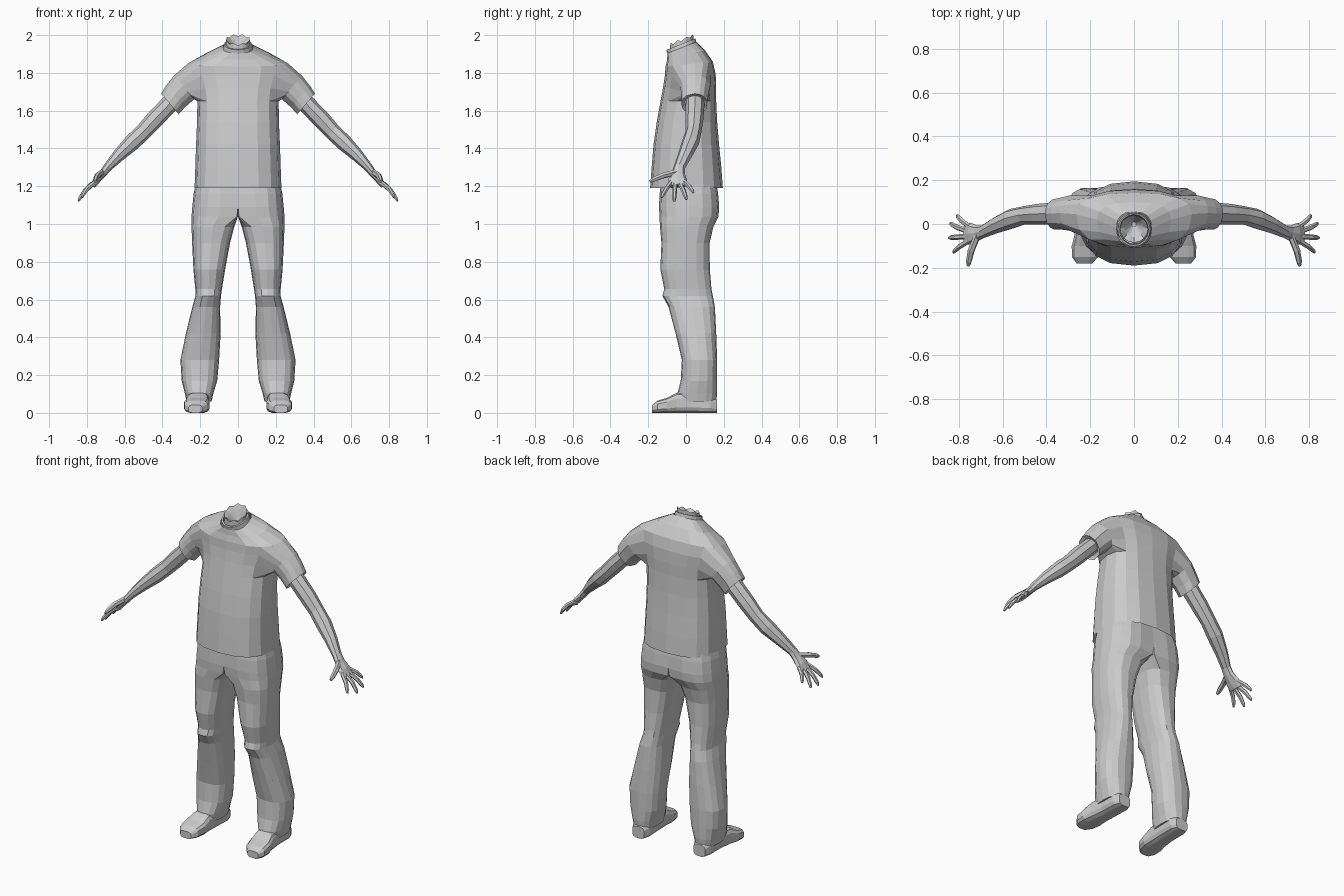
import bpy, bmesh, math
from mathutils import Vector

if "Cube" in bpy.data.objects:
    bpy.data.objects.remove(bpy.data.objects["Cube"])


def power(v, e):
    return math.copysign(abs(v) ** e, v)


def section(z, x0, x1, yf, yb, yc, e_in, e_out, tilt, angles):
    """Horizontal outline with separate front/back depth and inner/outer roundness."""
    cx, hw, pts = (x0 + x1) / 2, (x1 - x0) / 2, []
    for a in angles:
        c, s = math.cos(math.radians(a)), math.sin(math.radians(a))
        e = e_out if c > -1e-6 else e_in
        y = yc + power(s, e) * ((yb - yc) if s > 0 else (yc - yf))
        x = cx + (hw * power(c, e) if abs(c) > 1e-6 else 0)
        pts.append(Vector((max(x, 0), y, z + tilt * (y - yc))))
    return pts


def skin(bm, rings, closed=True, skip=lambda r, c: False):
    """Join successive vertex rings with quads."""
    n = len(rings[0])
    for r in range(len(rings) - 1):
        for c in range(n if closed else n - 1):
            d = (c + 1) % n
            quad = (rings[r][c], rings[r][d], rings[r + 1][d], rings[r + 1][c])
            if not skip(r, c):
                bm.faces.new(quad)


def add_rings(bm, rings):
    return [[bm.verts.new(p) for p in ring] for ring in rings]


def finish(name, bm, mirror=True):
    wall = [f for f in bm.faces if all(abs(v.co.x) < 1e-5 for v in f.verts)] if mirror else []
    bmesh.ops.delete(bm, geom=wall, context='FACES')
    bmesh.ops.recalc_face_normals(bm, faces=bm.faces[:])
    me = bpy.data.meshes.new(name)
    bm.to_mesh(me)
    bm.free()
    ob = bpy.data.objects.new(name, me)
    bpy.context.collection.objects.link(ob)
    if mirror:
        m = ob.modifiers.new("Mirror", 'MIRROR')
        m.merge_threshold = 0.0005
    return ob


def loft(name, rings, cap_start=False, cap_end=False, mirror=True):
    bm = bmesh.new()
    vs = add_rings(bm, rings)
    skin(bm, vs)
    if cap_start:
        bm.faces.new(vs[0])
    if cap_end:
        bm.faces.new(vs[-1])
    return finish(name, bm, mirror)


def tube(name, path, n=8, flat=Vector((0.77, 0, 0.64))):
    """Limb along a path of (point, width, thickness); 'flat' is the thin direction."""
    pts, rings = [Vector(p[0]) for p in path], []
    for i, (p, w, t) in enumerate(path):
        d = (pts[min(i + 1, len(pts) - 1)] - pts[max(i - 1, 0)]).normalized()
        v = (flat - d * flat.dot(d)).normalized()
        u = d.cross(v)
        rings.append([pts[i] + u * w * math.cos(k * math.tau / n) + v * t * math.sin(k * math.tau / n)
                      for k in range(n)])
    return loft(name, rings, True, True)


# Shirt: half torso, with an armhole that flows into the sleeve
half = [-90 + 22.5 * i for i in range(9)]
torso = [  # z, half width, front, back, centre y, tilt
    (1.19, .23, -.19, .195, 0, 0), (1.30, .226, -.182, .187, 0, 0),
    (1.42, .222, -.172, .175, 0, 0), (1.54, .217, -.155, .165, .01, 0),
    (1.65, .215, -.135, .16, .03, 0), (1.72, .225, -.122, .16, .04, 0),
    (1.79, .25, -.112, .157, .045, .03), (1.85, .265, -.108, .142, .045, .1),
    (1.90, .17, -.1, .1, .02, .25), (1.935, .08, -.098, .055, -.02, .4)]
bm = bmesh.new()
rows = add_rings(bm, [section(z, -w, w, f, b, c, .78, .78, t, half) for z, w, f, b, c, t in torso])
skin(bm, rows, False, lambda r, c: 4 <= r < 7 and 2 <= c < 6)
hole = rows[4][2:7] + [rows[5][6], rows[6][6]] + rows[7][6:1:-1] + [rows[6][2], rows[5][2]]
up, side, hub = Vector((.65, 0, .76)), Vector((0, 1, 0)), Vector((.2, .045, 1.755))
angles = [math.atan2((v.co - hub).dot(up), (v.co - hub).dot(side)) for v in hole]
sleeve = [hole]
for centre, ry, rz in [((.285, .05, 1.722), .082, .083), ((.33, .048, 1.675), .073, .077),
                       ((.36, .045, 1.635), .07, .073), ((.352, .045, 1.642), .05, .05)]:
    sleeve.append([bm.verts.new(Vector(centre) + side * ry * math.cos(a) + up * rz * math.sin(a))
                   for a in angles])
skin(bm, sleeve)
finish("shirt", bm)

# Collar band and hollow, ragged neck stump
full = [22.5 * i for i in range(16)]


def neck_ring(z, w, f, b, tilt, rag=0):
    pts = []
    for i, a in enumerate(full):
        c, s = math.cos(math.radians(a)), math.sin(math.radians(a))
        y = (f + b) / 2 + s * (b - f) / 2
        pts.append(Vector((w * c, y, z + tilt * (y + .02) + rag * (i % 2))))
    return pts


loft("collar", [neck_ring(1.93, .08, -.098, .055, .4), neck_ring(1.955, .074, -.104, .05, .4),
                neck_ring(1.955, .066, -.095, .043, .4), neck_ring(1.93, .066, -.09, .04, .4)], mirror=False)
loft("neck", [neck_ring(1.92, .065, -.085, .04, .4), neck_ring(1.97, .064, -.085, .04, .4, .012),
              neck_ring(1.955, .045, -.06, .03, .4), neck_ring(1.91, .01, -.015, .01, 0)],
     cap_end=True, mirror=False)

# Trousers: one leg with half the hips, mirrored
leg = [  # z, inner x, outer x, front, back, inner roundness
    (1.22, -.05, .222, -.132, .16, .4), (1.16, -.05, .235, -.14, .17, .4),
    (1.09, -.05, .242, -.143, .176, .4), (1.04, -.04, .246, -.14, .172, .4),
    (.985, .02, .246, -.138, .145, .6), (.90, .042, .243, -.13, .125, .7),
    (.76, .068, .236, -.136, .126, .8), (.655, .085, .226, -.115, .135, .8),
    (.62, .09, .225, -.125, .142, .8), (.56, .095, .242, -.092, .153, .8),
    (.42, .092, .276, -.055, .16, .8), (.28, .1, .305, -.022, .165, .8),
    (.17, .11, .298, -.028, .165, .8), (.105, .13, .282, -.045, .165, .8),
    (.06, .14, .272, -.04, .16, .8)]
loft("trousers", [section(z, i, o, f, b, (f + b) / 2, e, .82, 0, full) for z, i, o, f, b, e in leg],
     cap_end=True)

# Shoes: upright cross-sections from heel to toe
shoe = []
for y, cx, hw, top in [(.165, .205, .04, .07), (.13, .205, .056, .09), (.03, .207, .056, .11),
                       (-.05, .213, .06, .105), (-.10, .218, .068, .08), (-.15, .223, .062, .065),
                       (-.18, .226, .036, .042)]:
    shoe.append([Vector((cx + hw * power(math.cos(k * math.tau / 12 + .26), .6), y,
                         top / 2 * (1 + power(math.sin(k * math.tau / 12 + .26), .6) / .9792)))
                 for k in range(12)])
loft("shoe", shoe, True, True)

# Arm running into the palm
tube("arm", [((.30, .05, 1.70), .045, .045), ((.37, .048, 1.628), .05, .047),
             ((.44, .045, 1.555), .047, .048), ((.50, .04, 1.49), .042, .044),
             ((.56, .024, 1.432), .046, .044), ((.63, -.005, 1.365), .038, .034),
             ((.69, -.035, 1.30), .03, .023), ((.715, -.042, 1.268), .036, .02),
             ((.745, -.045, 1.235), .05, .019), ((.77, -.045, 1.20), .047, .014)])

# Fingers and thumb
digits = {
    "index_finger": ((.755, -.078, 1.222), (.825, -.13, 1.14)),
    "middle_finger": ((.762, -.057, 1.215), (.845, -.063, 1.12)),
    "ring_finger": ((.762, -.032, 1.215), (.84, .003, 1.13)),
    "little_finger": ((.75, -.012, 1.228), (.808, .04, 1.165)),
    "thumb": ((.715, -.05, 1.275), (.757, -.192, 1.226))}
for name, (a, b) in digits.items():
    a, b = Vector(a), Vector(b)
    r = .016 if name == "thumb" else .0125
    bulge = Vector((.008, 0, .006))
    tube(name, [(a, r, r), (a.lerp(b, .5) + bulge, r, r), (a.lerp(b, .85) + bulge * .5, r * .85, r * .8),
                (b, r * .5, r * .4)], 6)
